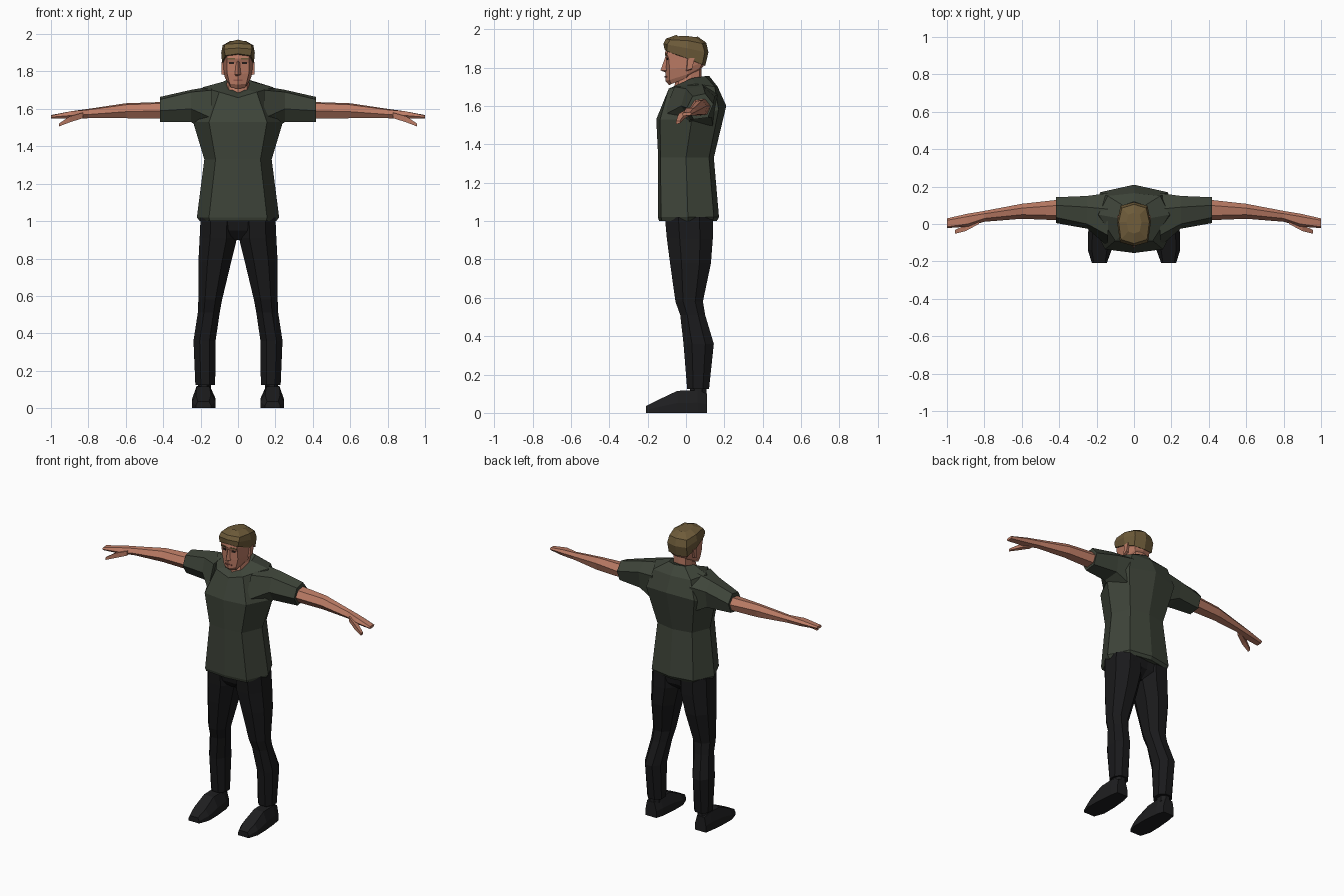
import bpy, bmesh


def material(name, rgb):
    m = bpy.data.materials.new(name)
    m.diffuse_color = (*rgb, 1)
    return m


SKIN = material("skin", (0.50, 0.20, 0.13))
SHIRT = material("dark green cloth", (0.048, 0.058, 0.041))
PANTS = material("black cloth", (0.010, 0.010, 0.011))
SHOE = material("charcoal leather", (0.013, 0.013, 0.014))
HAIR = material("dark blond hair", (0.155, 0.105, 0.042))
EYE = material("dark brown eye", (0.02, 0.012, 0.01))
LIP = material("lip", (0.30, 0.10, 0.075))


def loft(name, rings, mat, side=1, caps=True):
    """Skin a list of equal rings; side=-1 makes the mirrored copy."""
    bm = bmesh.new()
    vs = [[bm.verts.new((x * side, y, z)) for x, y, z in r] for r in rings]
    n = len(vs[0])
    for a, b in zip(vs, vs[1:]):
        for i in range(n):
            bm.faces.new((a[i], a[(i + 1) % n], b[(i + 1) % n], b[i]))
    if caps:
        bm.faces.new(vs[0])
        bm.faces.new(vs[-1])
    bmesh.ops.recalc_face_normals(bm, faces=bm.faces)
    me = bpy.data.meshes.new(name)
    bm.to_mesh(me)
    bm.free()
    me.materials.append(mat)
    ob = bpy.data.objects.new(name, me)
    bpy.context.collection.objects.link(ob)
    return ob


def sym(half, z=None):
    """Close a half outline, front centre to back centre, across x = 0."""
    h = [(*p, z) if len(p) == 2 else p for p in half]
    return h + [(-x, y, zz) for x, y, zz in h[-2:0:-1]]


def along_x(x, pts):
    return [(x, y, z) for y, z in pts]


def pair(name, rings, mat):
    loft("left_" + name, rings, mat, 1)
    loft("right_" + name, rings, mat, -1)


# Shirt body, hem to collar
loft("shirt", [
    sym([(0, -.14), (.15, -.125), (.205, .01), (.145, .135), (0, .16)], 1.0),
    sym([(0, -.147), (.155, -.13), (.22, .01), (.155, .145), (0, .172)], 1.02),
    sym([(0, -.145), (.12, -.133), (.18, .0), (.13, .12), (0, .145)], 1.33),
    sym([(0, -.155, 1.53), (.155, -.135, 1.53), (.24, .03, 1.53),
         (.18, .17, 1.58), (0, .21, 1.60)]),
    sym([(0, -.10, 1.66), (.10, -.09, 1.69), (.19, .05, 1.715),
         (.14, .15, 1.70), (0, .165, 1.70)]),
    sym([(0, -.08, 1.675), (.055, -.05, 1.70), (.08, .03, 1.745),
         (.06, .10, 1.755), (0, .12, 1.757)])], SHIRT)

# Sleeves
pair("sleeve", [
    along_x(.14, [(-.06, 1.70), (.08, 1.72), (.165, 1.66),
                  (.14, 1.48), (.01, 1.44), (-.12, 1.55)]),
    along_x(.25, [(.0, 1.69), (.09, 1.702), (.15, 1.65),
                  (.135, 1.54), (.02, 1.53), (-.025, 1.60)]),
    along_x(.417, [(.035, 1.65), (.10, 1.664), (.143, 1.61),
                   (.115, 1.54), (.04, 1.53), (.005, 1.59)])], SHIRT)

# Bare arms and flat hands
pair("arm", [
    along_x(.40, [(.045, 1.63), (.10, 1.637), (.13, 1.60),
                  (.11, 1.555), (.05, 1.548), (.02, 1.59)]),
    along_x(.60, [(.05, 1.622), (.085, 1.63), (.108, 1.60),
                  (.10, 1.555), (.05, 1.55), (.028, 1.585)]),
    along_x(.80, [(.03, 1.595), (.055, 1.60), (.07, 1.58),
                  (.06, 1.555), (.03, 1.55), (.012, 1.57)]),
    along_x(.89, [(.0, 1.588), (.04, 1.588), (.055, 1.572),
                  (.045, 1.55), (.0, 1.548), (-.014, 1.565)]),
    along_x(1.0, [(-.015, 1.564), (.02, 1.567), (.03, 1.56),
                  (.02, 1.55), (-.015, 1.548), (-.022, 1.556)])], SKIN)
pair("thumb", [
    along_x(.83, [(.0, 1.58), (.03, 1.58), (.03, 1.555), (.0, 1.55)]),
    along_x(.90, [(-.038, 1.56), (-.005, 1.56), (-.005, 1.535), (-.038, 1.528)]),
    along_x(.957, [(-.052, 1.522), (-.032, 1.522), (-.032, 1.508), (-.052, 1.506)])],
    SKIN)


def leg_ring(z, xi, xo, yf, yb):
    """Eight-sided trouser section between inner/outer and front/back limits."""
    w, d = (xo - xi) * .28, (yb - yf) * .28
    return [(xi + w, yf, z), (xo - w, yf, z), (xo, yf + d, z), (xo, yb - d, z),
            (xo - w, yb, z), (xi + w, yb, z), (xi, yb - d, z), (xi, yf + d, z)]


# Trousers: hips and two legs
loft("trouser_hips", [
    sym([(0, -.04), (.06, -.06), (.08, .02), (.06, .09), (0, .07)], .90),
    sym([(0, -.09), (.13, -.095), (.195, .02), (.13, .14), (0, .12)], .95),
    sym([(0, -.11), (.13, -.11), (.195, .02), (.13, .14), (0, .14)], 1.03)], PANTS)
pair("trouser_leg", [
    leg_ring(1.02, .005, .20, -.11, .14),
    leg_ring(.91, .005, .205, -.10, .14),
    leg_ring(.78, .037, .212, -.083, .13),
    leg_ring(.58, .085, .212, -.055, .088),
    leg_ring(.51, .098, .215, -.03, .10),
    leg_ring(.36, .12, .238, -.013, .145),
    leg_ring(.125, .122, .228, .006, .12)], PANTS)


def shoe_ring(y, zt, xi, xo, xti, xto):
    """Section with a wide sole and a narrower top."""
    return [(xi, y, 0), (xo, y, 0), (xo, y, zt * .45),
            (xto, y, zt), (xti, y, zt), (xi, y, zt * .45)]


# Shoes and ankles
pair("shoe", [
    shoe_ring(.11, .10, .145, .225, .16, .215),
    shoe_ring(.06, .118, .13, .235, .15, .222),
    shoe_ring(-.045, .115, .12, .245, .152, .222),
    shoe_ring(-.14, .07, .12, .247, .145, .225),
    shoe_ring(-.208, .036, .145, .225, .155, .215)], SHOE)
pair("ankle", [leg_ring(.09, .145, .215, .02, .108),
               leg_ring(.16, .145, .215, .02, .108)], SHOE)

# Neck and head
loft("neck", [
    sym([(0, -.075), (.055, -.05), (.075, .03), (.055, .09), (0, .10)], 1.66),
    sym([(0, -.05), (.045, -.035), (.06, .025), (.045, .07), (0, .08)], 1.74),
    sym([(0, -.05), (.045, -.035), (.06, .025), (.045, .07), (0, .08)], 1.81)], SKIN)
loft("head", [
    sym([(0, -.088, 1.708), (.038, -.078, 1.713), (.055, .0, 1.745),
         (.045, .06, 1.78), (0, .07, 1.785)]),
    sym([(0, -.108, 1.73), (.045, -.086, 1.735), (.07, .01, 1.765),
         (.055, .075, 1.80), (0, .09, 1.805)]),
    sym([(0, -.108, 1.785), (.058, -.085, 1.79), (.077, .01, 1.80),
         (.062, .085, 1.825), (0, .10, 1.83)]),
    sym([(0, -.102), (.06, -.09), (.08, .01), (.065, .085), (0, .10)], 1.845),
    sym([(0, -.11), (.06, -.098), (.08, .0), (.065, .085), (0, .10)], 1.87),
    sym([(0, -.10), (.055, -.085), (.075, .0), (.06, .07), (0, .085)], 1.93)], SKIN)

# Hair, swept up at the crown
loft("hair", [
    sym([(0, -.112, 1.895), (.068, -.10, 1.885), (.085, .015, 1.845),
         (.070, .085, 1.815), (0, .10, 1.808)]),
    sym([(0, -.118, 1.925), (.075, -.098, 1.92), (.09, .01, 1.90),
         (.072, .098, 1.88), (0, .117, 1.88)]),
    sym([(0, -.105, 1.95), (.07, -.082, 1.945), (.082, .01, 1.94),
         (.065, .085, 1.925), (0, .105, 1.93)]),
    sym([(0, -.05, 1.97), (.03, -.04, 1.963), (.04, .01, 1.964),
         (.03, .05, 1.958), (0, .06, 1.962)])], HAIR)

# Nose and ears
loft("nose", [
    sym([(0, -.100), (.016, -.09), (.01, -.08), (0, -.08)], 1.772),
    sym([(0, -.133), (.018, -.100), (.01, -.08), (0, -.08)], 1.785),
    sym([(0, -.108), (.009, -.098), (.006, -.08), (0, -.08)], 1.855)], SKIN)
pair("ear", [
    along_x(.070, [(.0, 1.78), (.03, 1.79), (.042, 1.845), (.005, 1.845)]),
    along_x(.087, [(.004, 1.785), (.032, 1.795), (.046, 1.85), (.01, 1.848)])], SKIN)


def face_plate(name, x0, y0, x1, y1, z, h, mat):
    """Thin plate lying on the face from (x0, y0) to (x1, y1)."""
    rings = [[(x0, y, z - h), (x1, y + y1 - y0, z - h),
              (x1, y + y1 - y0, z + h), (x0, y, z + h)] for y in (y0, y0 + .008)]
    pair(name, rings, mat)


# Eyes, brows and lips
face_plate("eye", .022, -.102, .048, -.097, 1.845, .006, EYE)
face_plate("eyebrow", .016, -.110, .056, -.102, 1.868, .004, HAIR)
face_plate("lip", 0, -.112, .024, -.103, 1.752, .004, LIP)
